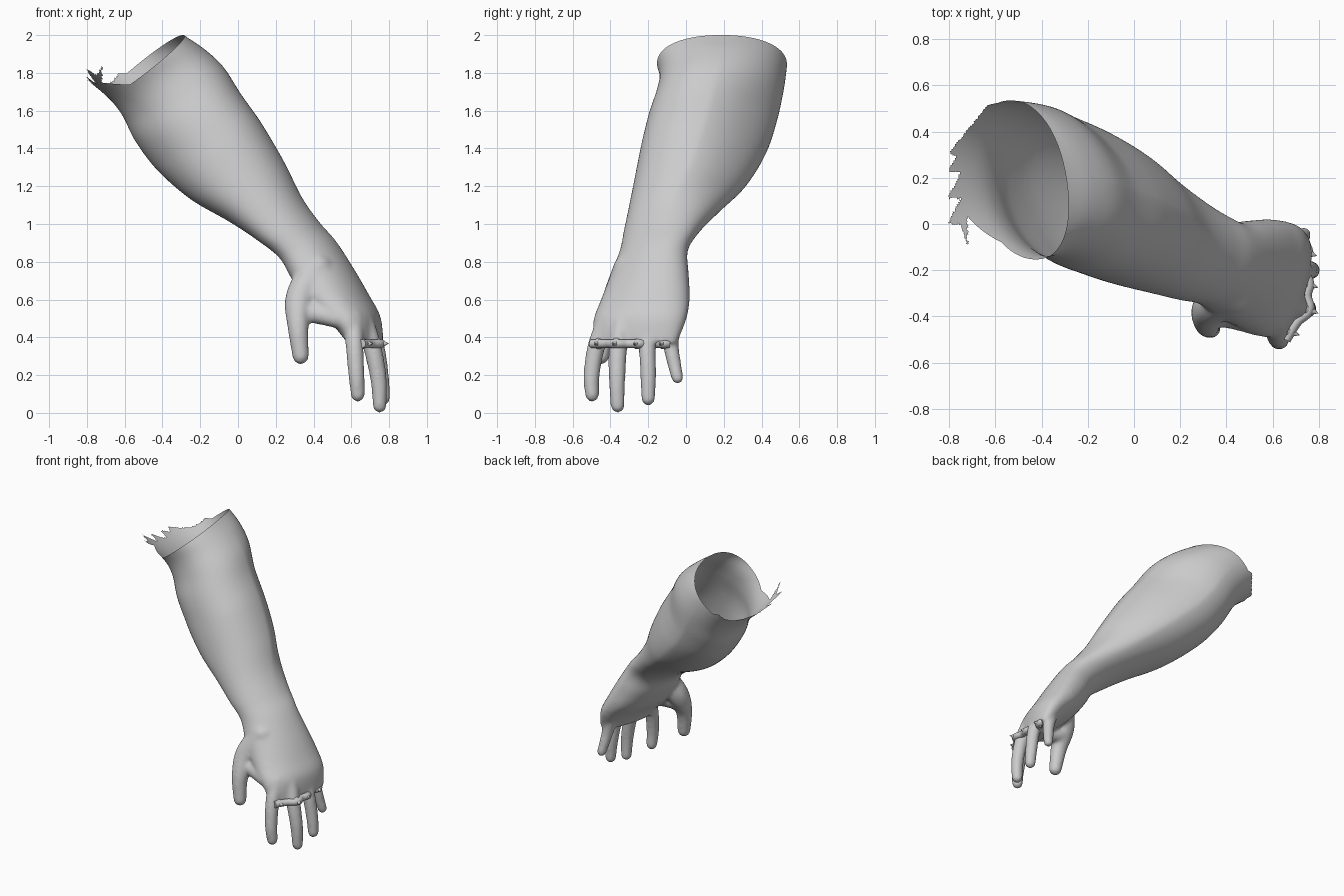
import bpy, bmesh, math
from mathutils import Vector, Matrix

if "Cube" in bpy.data.objects:
    bpy.data.objects.remove(bpy.data.objects["Cube"])

grey = bpy.data.materials.new("plain grey")
grey.diffuse_color = (0.6, 0.6, 0.6, 1)
grey.use_nodes = True
grey.node_tree.nodes["Principled BSDF"].inputs["Base Color"].default_value = grey.diffuse_color


def add_object(name, bm):
    me = bpy.data.meshes.new(name)
    bm.to_mesh(me)
    bm.free()
    ob = bpy.data.objects.new(name, me)
    bpy.context.collection.objects.link(ob)
    me.materials.append(grey)
    return ob


def spline(rows, steps=5):
    """Catmull-Rom through rows of numbers."""
    out = []
    for i in range(len(rows) - 1):
        p0, p1 = rows[max(i - 1, 0)], rows[i]
        p2, p3 = rows[i + 1], rows[min(i + 2, len(rows) - 1)]
        for k in range(steps):
            t = k / steps
            out.append([0.5 * (2 * b + (c - a) * t + (2 * a - 5 * b + 4 * c - d) * t * t
                               + (3 * b - a - 3 * c + d) * t ** 3)
                        for a, b, c, d in zip(p0, p1, p2, p3)])
    return out + [list(rows[-1])]


def loft(bm, sections, n=48):
    """Closed tube; each section = left x,z, right x,z, y min, y max."""
    rings = []
    for lx, lz, rx, rz, y0, y1 in sections:
        cx, cz, cy = (lx + rx) / 2, (lz + rz) / 2, (y0 + y1) / 2
        skew = max(-0.05, min(0.055, (1.2 - cz) * 0.2))   # sections slant along the arm
        flat = 0.27 * max(0, min(1, (cz - 0.9) / 0.25, (1.85 - cz) / 0.3))  # flatter outer back
        ring = []
        for i in range(n):
            a = 2 * math.pi * i / n
            c, s = math.cos(a), math.sin(a)
            c = math.copysign(abs(c) ** 0.93, c)
            s = math.copysign(abs(s) ** 0.93, s)
            k = 1 - flat * max(0, c) * max(0, s)
            c, s = c * k, s * k
            ring.append(bm.verts.new((cx + c * (rx - lx) / 2 + skew * s,
                                      cy + s * (y1 - y0) / 2,
                                      cz + c * (rz - lz) / 2)))
        rings.append(ring)
    for a, b in zip(rings, rings[1:]):
        for i in range(n):
            j = (i + 1) % n
            bm.faces.new((a[i], a[j], b[j], b[i]))
    bm.faces.new(rings[0])
    bm.faces.new(rings[-1])
    bmesh.ops.recalc_face_normals(bm, faces=bm.faces)


def finger(bm, pts):
    """Row of overlapping spheres along x, y, z, radius points."""
    for x, y, z, r in spline(pts, 12):
        bmesh.ops.create_icosphere(bm, subdivisions=2, radius=r,
                                   matrix=Matrix.Translation((x, y, z)))


# forearm and palm sections, from past the elbow cut down to the knuckles
sections = [
    (-1.02, 1.92, -0.46, 2.12, -0.18, 0.55),
    (-0.82, 1.78, -0.29, 2.0, -0.17, 0.54),
    (-0.68, 1.665, -0.18, 1.925, -0.14, 0.53),
    (-0.605, 1.57, -0.08, 1.83, -0.155, 0.515),
    (-0.54, 1.44, 0.01, 1.69, -0.20, 0.485),
    (-0.42, 1.28, 0.13, 1.52, -0.24, 0.43),
    (-0.25, 1.13, 0.25, 1.32, -0.275, 0.325),
    (-0.05, 1.015, 0.34, 1.14, -0.305, 0.18),
    (0.10, 0.92, 0.435, 1.00, -0.33, 0.07),
    (0.23, 0.82, 0.515, 0.90, -0.35, 0.01),
    (0.30, 0.70, 0.605, 0.76, -0.40, 0.015),
    (0.39, 0.58, 0.685, 0.62, -0.45, 0.02),
    (0.51, 0.47, 0.74, 0.51, -0.49, 0.0),
    (0.61, 0.355, 0.75, 0.375, -0.485, -0.05),
]
digits = [
    [(0.61, -0.41, 0.50, .055), (0.617, -0.472, 0.36, .05), (0.627, -0.50, 0.20, .045), (0.634, -0.497, 0.095, .039)],
    [(0.655, -0.33, 0.50, .058), (0.708, -0.358, 0.36, .052), (0.744, -0.365, 0.18, .046), (0.75, -0.362, 0.037, .039)],
    [(0.67, -0.20, 0.50, .058), (0.728, -0.205, 0.36, .048), (0.757, -0.20, 0.20, .044), (0.768, -0.20, 0.075, .039)],
    [(0.66, -0.085, 0.50, .055), (0.70, -0.08, 0.36, .044), (0.722, -0.06, 0.25, .038), (0.735, -0.045, 0.185, .034)],
    [(0.42, -0.30, 0.76, .09), (0.328, -0.365, 0.61, .08), (0.318, -0.43, 0.46, .059), (0.332, -0.45, 0.30, .046)],
    # webs between thumb and first finger
    [(0.36, -0.385, 0.54, .06), (0.44, -0.405, 0.52, .055), (0.53, -0.43, 0.50, .055)],
    [(0.40, -0.36, 0.63, .065), (0.48, -0.38, 0.60, .065), (0.54, -0.39, 0.57, .06)],
]
bm = bmesh.new()
loft(bm, spline(sections))
for d in digits:
    finger(bm, d)
arm = add_object("arm_and_hand", bm)

# fuse into one skin and soften it
rm = arm.modifiers.new("fuse", "REMESH")
rm.mode = "VOXEL"
rm.voxel_size = 0.01
sm = arm.modifiers.new("soften", "SMOOTH")
sm.factor = 0.5
sm.iterations = 18
deps = bpy.context.evaluated_depsgraph_get()
skin = bpy.data.meshes.new_from_object(arm.evaluated_get(deps))
arm.modifiers.clear()
arm.data = skin

# open the elbow end: slanted rim plus a low ragged rim at the far left
bm = bmesh.new()
bm.from_mesh(skin)
rim_co, rim_no = Vector((-0.3, 0.2, 1.995)), Vector((-0.82, -0.12, 1)).normalized()
low_co, low_no = Vector((-0.62, 0, 1.745)), Vector((0.0, -0.1, 1)).normalized()
end_co, end_no = Vector((-0.805, 0, 1.78)), Vector((-1, 0, 0))
for co, no in ((rim_co, rim_no), (low_co, low_no), (end_co, end_no)):
    bmesh.ops.bisect_plane(bm, geom=bm.verts[:] + bm.edges[:] + bm.faces[:],
                           plane_co=co, plane_no=no)


def cut_away(p):
    notch = 0.055 * ((p.y * 9) % 1) if p.y < 0.3 else (p.y - 0.3) * 0.8
    if p.y < 0:
        notch -= p.y * 0.8
    if p.x < end_co.x + notch and p.z > 1.6:
        return True
    return p.x > -0.72 and (p - rim_co).dot(rim_no) > 0 and (p - low_co).dot(low_no) > 0


gone = [f for f in bm.faces if cut_away(f.calc_center_median())]
bmesh.ops.delete(bm, geom=gone, context="FACES")
# drop loose scraps of the far cap and wall above the rim
scraps = [f for f in bm.faces if f.calc_center_median().x < -0.6
          and f.calc_center_median().z > 1.83]
bmesh.ops.delete(bm, geom=scraps, context="FACES")
for f in bm.faces:
    f.smooth = True
    f.material_index = 0
bm.to_mesh(skin)
bm.free()
if not skin.materials:
    skin.materials.append(grey)

# wavy knuckle bar across the backs of the fingers
path = [(0.655, -0.50), (0.675, -0.465), (0.705, -0.42), (0.755, -0.37), (0.745, -0.31),
        (0.755, -0.255), (0.725, -0.20), (0.725, -0.16), (0.75, -0.125), (0.74, -0.09)]
cu = bpy.data.curves.new("knuckle_bar", "CURVE")
cu.dimensions = "3D"
cu.bevel_depth = 0.024
cu.bevel_resolution = 3
cu.use_fill_caps = True
sp = cu.splines.new("BEZIER")
sp.bezier_points.add(len(path) - 1)
for bp, (x, y) in zip(sp.bezier_points, path):
    bp.co = (x, y, 0.367)
    bp.handle_left_type = bp.handle_right_type = "AUTO"
cu.materials.append(grey)
bpy.context.collection.objects.link(bpy.data.objects.new("knuckle_bar", cu))

# spikes standing out from the bar
bm = bmesh.new()
for x, y in ((0.678, -0.468), (0.76, -0.373), (0.758, -0.262), (0.754, -0.125)):
    turn = Matrix.Rotation(math.radians(-18), 4, "Z") @ Matrix.Rotation(math.pi / 2, 4, "Y")
    bmesh.ops.create_cone(bm, cap_ends=True, segments=16, radius1=0.03, radius2=0.001, depth=0.055,
                          matrix=Matrix.Translation((x + 0.011, y - 0.004, 0.367)) @ turn)
for f in bm.faces:
    f.smooth = True
spikes = add_object("knuckle_spikes", bm)
bpy.context.view_layer.objects.active = spikes
spikes.select_set(True)
bpy.ops.object.shade_smooth_by_angle()
